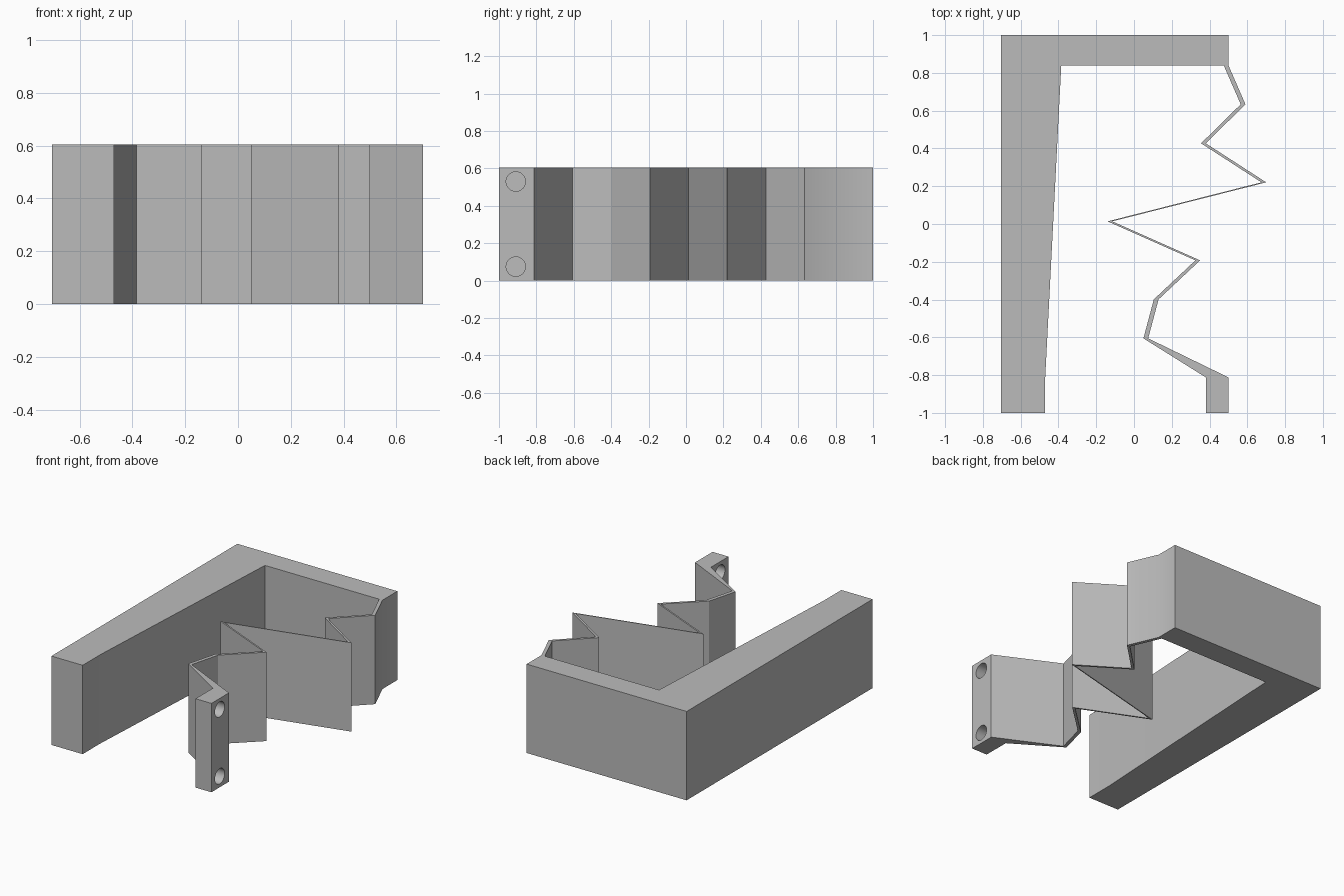
import bpy, bmesh, math
from mathutils import Matrix

old = bpy.data.objects.get("Cube")
if old:
    bpy.data.objects.remove(old, do_unlink=True)

HEIGHT = 0.605
WALL = 0.025          # strip thickness, measured along x
BACK = 0.84           # inner face of the back arm
TAB = -0.812          # rear edge of the mounting tab

grey = bpy.data.materials.new("plain grey")
grey.use_nodes = True
colour = (0.5, 0.5, 0.5, 1)
grey.diffuse_color = colour
grey.node_tree.nodes["Principled BSDF"].inputs["Base Color"].default_value = colour

# Zigzag strip corners, evenly spaced along y from the back arm to the tab
zigzag_x = [0.50, 0.59, 0.38, 0.70, -0.115, 0.35, 0.13, 0.075]
step = (BACK - TAB) / len(zigzag_x)
strip = [(x, BACK - i * step) for i, x in enumerate(zigzag_x)]

# Closed outline: long arm, back arm, strip outer side, tab, strip inner side
outline = [(-0.705, -1), (-0.705, 1), (0.50, 1)]
outline += strip
outline += [(0.50, TAB), (0.50, -1), (0.38, -1), (0.38, TAB)]
outline += [(x - WALL, y) for x, y in reversed(strip)]
outline += [(-0.385, BACK), (-0.47, TAB), (-0.47, -1)]

# Extruded bracket
bm = bmesh.new()
base = bm.faces.new([bm.verts.new((x, y, 0)) for x, y in outline])
top = bmesh.ops.extrude_face_region(bm, geom=[base])["geom"]
bmesh.ops.translate(bm, vec=(0, 0, HEIGHT),
                    verts=[v for v in top if isinstance(v, bmesh.types.BMVert)])
bmesh.ops.recalc_face_normals(bm, faces=bm.faces)
mesh = bpy.data.meshes.new("zigzag_bracket")
bm.to_mesh(mesh)
bm.free()
bracket = bpy.data.objects.new("zigzag_bracket", mesh)
bpy.context.collection.objects.link(bracket)
mesh.materials.append(grey)

# Two screw holes through the tab
bm = bmesh.new()
for z in (0.075, HEIGHT - 0.075):
    place = Matrix.Translation((0.44, -0.91, z)) @ Matrix.Rotation(math.pi / 2, 4, "Y")
    bmesh.ops.create_cone(bm, cap_ends=True, segments=24, radius1=0.052,
                          radius2=0.052, depth=0.2, matrix=place)
cut_mesh = bpy.data.meshes.new("hole_cutter")
bm.to_mesh(cut_mesh)
bm.free()
cut_mesh.materials.append(grey)
cutter = bpy.data.objects.new("hole_cutter", cut_mesh)
bpy.context.collection.objects.link(cutter)
cutter.hide_render = True

bpy.ops.object.select_all(action="DESELECT")
bracket.select_set(True)
bpy.context.view_layer.objects.active = bracket
holes = bracket.modifiers.new("screw holes", "BOOLEAN")
holes.operation = "DIFFERENCE"
holes.solver = "EXACT"
holes.object = cutter
bpy.ops.object.modifier_apply(modifier=holes.name)
bpy.data.objects.remove(cutter, do_unlink=True)
bpy.ops.object.shade_smooth_by_angle(angle=math.radians(30))
